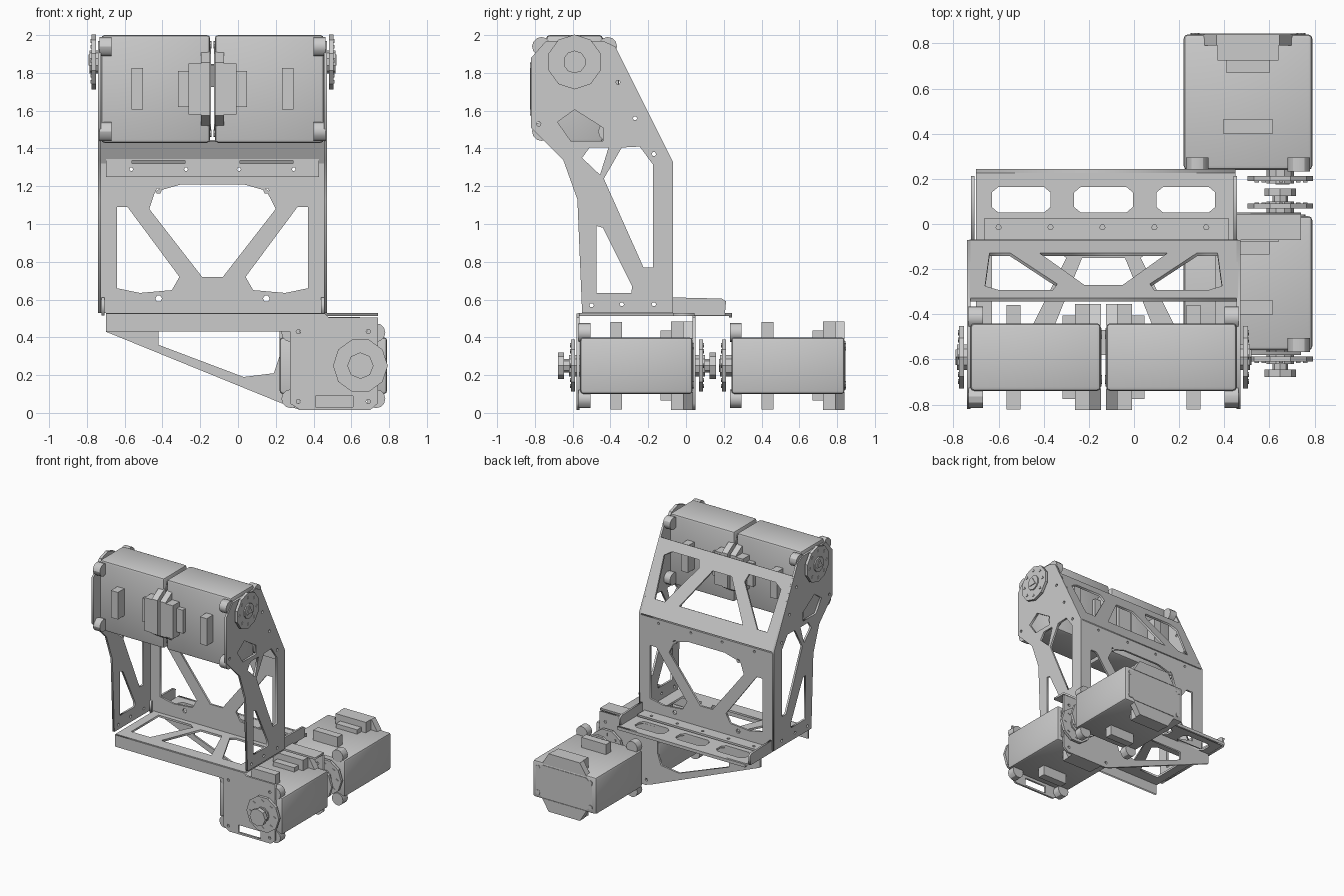
import bpy, bmesh
from math import cos, sin, pi
from mathutils import Matrix, Vector

if "Cube" in bpy.data.objects:
    bpy.data.objects.remove(bpy.data.objects["Cube"])

X, Y, Z = Vector((1, 0, 0)), Vector((0, 1, 0)), Vector((0, 0, 1))
CX = -0.135  # centre line of the upper frame


def frame(p, q, n, origin):
    m = Matrix((p, q, n)).transposed().to_4x4()
    m.translation = origin
    return m


def dot(x, y, r=0.012, n=6):
    return [(x + r * cos(2 * pi * i / n), y + r * sin(2 * pi * i / n)) for i in range(n)]


def mir(poly):
    return [(2 * CX - x, y) for x, y in poly]


def plate(name, outline, holes, m, t=0.016):
    """Flat sheet with cut-outs, placed by matrix m."""
    cu = bpy.data.curves.new(name, 'CURVE')
    cu.dimensions, cu.fill_mode, cu.extrude = '2D', 'BOTH', t / 2
    for poly in [outline] + holes:
        s = cu.splines.new('POLY')
        s.points.add(len(poly) - 1)
        for pt, (x, y) in zip(s.points, poly):
            pt.co = (x, y, 0, 1)
        s.use_cyclic_u = True
    tmp = bpy.data.objects.new(name + "_tmp", cu)
    bpy.context.collection.objects.link(tmp)
    bpy.context.view_layer.update()
    dg = bpy.context.evaluated_depsgraph_get()
    me = bpy.data.meshes.new_from_object(tmp.evaluated_get(dg))
    bpy.data.objects.remove(tmp)
    bm = bmesh.new()
    bm.from_mesh(me)
    bmesh.ops.remove_doubles(bm, verts=bm.verts, dist=1e-5)
    finish(name, bm, m, me)


def finish(name, bm, m, me=None):
    me = me or bpy.data.meshes.new(name)
    bmesh.ops.transform(bm, matrix=m, verts=bm.verts)
    bmesh.ops.recalc_face_normals(bm, faces=bm.faces)
    bm.to_mesh(me)
    bm.free()
    ob = bpy.data.objects.new(name, me)
    bpy.context.collection.objects.link(ob)
    return ob


def prism(bm, poly, a0, a1):
    """Extrude a (u, v) polygon from a0 to a1."""
    lo = [bm.verts.new((u, v, a0)) for u, v in poly]
    hi = [bm.verts.new((u, v, a1)) for u, v in poly]
    n = len(poly)
    bm.faces.new(lo)
    bm.faces.new(hi)
    for i in range(n):
        bm.faces.new((lo[i], lo[(i + 1) % n], hi[(i + 1) % n], hi[i]))


def rect(u0, u1, v0, v1):
    return [(u0, v0), (u1, v0), (u1, v1), (u0, v1)]


def chamfer(w, h, c):
    return [(-w, -h + c), (-w + c, -h), (w - c, -h), (w, -h + c),
            (w, h - c), (w - c, h), (-w + c, h), (-w, h - c)]


def horn(name, m, side, cap):
    """Output disc on the servo axis; side -1 faces away from the body."""
    bm = bmesh.new()
    u = 0.143
    prism(bm, dot(u, 0, 0.145, 10), side * 0.028, side * 0.05)
    prism(bm, dot(u, 0, 0.06, 10), 0, side * 0.06)
    for i in range(8):
        p = (u + 0.108 * cos(i * pi / 4), 0.108 * sin(i * pi / 4))
        prism(bm, dot(*p, 0.013, 3), side * 0.045, side * 0.055)
    if cap:
        prism(bm, dot(u, 0, 0.035, 8), side * 0.05, side * 0.085)
        prism(bm, dot(u, 0, 0.07, 8), side * 0.085, side * 0.118)
    else:
        prism(bm, dot(u, 0, 0.04, 3), side * 0.05, side * 0.066)
    finish(name, bm, m)


def servo(name, m, L):
    bm = bmesh.new()
    # main case with softened edges
    bmesh.ops.create_cube(bm, size=1, matrix=Matrix.Translation((0, 0, L / 2)) @ Matrix.Diagonal((0.57, 0.30, L, 1)))
    bmesh.ops.bevel(bm, geom=bm.edges[:], offset=0.018, segments=2, profile=0.5, affect='EDGES')
    for s in (-1, 1):
        # cable guide, end tab and connector on both broad sides
        prism(bm, rect(-0.11, 0.11, *sorted((s * 0.14, s * 0.232))), 0.16, 0.222)
        prism(bm, [(-0.2, s * 0.14), (0.2, s * 0.14), (0.14, s * 0.235), (-0.14, s * 0.235)], L - 0.05, L)
        prism(bm, rect(-0.135, 0.135, *sorted((s * 0.14, s * 0.235))), L - 0.115, L - 0.045)
        prism(bm, rect(-0.095, 0.095, *sorted((s * 0.14, s * 0.185))), L - 0.17, L - 0.11)
        for k in (-1, 1):
            # corner bosses and end screws
            prism(bm, dot(k * 0.225, s * 0.175, 0.05, 12), -0.008, 0.055)
            prism(bm, dot(k * 0.235, s * 0.10, 0.02, 8), L - 0.01, L + 0.006)
    prism(bm, chamfer(0.25, 0.13, 0.05), L - 0.01, L + 0.004)
    ob = finish(name, bm, m)
    bpy.context.view_layer.objects.active = ob
    ob.select_set(True)
    bpy.ops.object.shade_smooth_by_angle()
    ob.select_set(False)


# servos and their output discs
mA = frame(X, Z, Y, (0.505, -0.56, 0.25))
mB = frame(X, Z, Y, (0.505, 0.24, 0.25))
mR = frame(Z, Y, -X, (0.455, -0.59, 1.715))
mL = frame(Z, Y, X, (-0.725, -0.59, 1.715))
for n, m, L, cap in (("front_servo", mA, 0.595, True), ("rear_servo", mB, 0.60, False),
                     ("upper_right_servo", mR, 0.578, False), ("upper_left_servo", mL, 0.578, False)):
    servo(n, m, L)
    horn(n + "_disc", m, -1, cap)
horn("front_servo_back_disc", mA @ Matrix.Translation((0, 0, 0.60)), 1, True)

# upper frame side plates
side = [(-0.55, 0.53), (-0.07, 0.53), (-0.07, 1.33), (-0.375, 1.94), (-0.44, 1.97), (-0.74, 1.97),
        (-0.82, 1.88), (-0.82, 1.51), (-0.65, 1.34), (-0.575, 1.13)]
side_holes = [
    [(-0.68, 1.54), (-0.59, 1.605), (-0.44, 1.51), (-0.44, 1.44), (-0.61, 1.44)],
    [(-0.55, 1.35), (-0.51, 1.405), (-0.41, 1.405), (-0.455, 1.26)],
    [(-0.435, 1.24), (-0.34, 1.405), (-0.245, 1.41), (-0.175, 1.315), (-0.175, 0.77), (-0.225, 0.77)],
    [(-0.475, 0.99), (-0.44, 0.98), (-0.285, 0.67), (-0.29, 0.635), (-0.475, 0.635)],
] + [dot(*p) for p in ((-0.78, 1.53), (-0.36, 1.75), (-0.27, 1.56), (-0.17, 1.37), (-0.5, 0.57), (-0.34, 0.575), (-0.17, 0.575))]
for n, x in (("left_side_plate", -0.733), ("right_side_plate", 0.463)):
    plate(n, side, side_holes, frame(Y, Z, X, (x, 0, 0)))

# upright back plate
tri = [(-0.64, 1.09), (-0.585, 1.09), (-0.31, 0.72), (-0.35, 0.65), (-0.52, 0.635), (-0.64, 0.66)]
mid = [(-0.47, 1.08), (-0.44, 1.17), (-0.30, 1.21), (0.03, 1.21), (0.17, 1.17), (0.20, 1.08), (-0.08, 0.72), (-0.19, 0.72)]
bolts = [dot(CX + s * dx, z, r) for s in (-1, 1) for dx, z, r in ((0.285, 1.175, 0.016), (0.285, 0.605, 0.018), (0.14, 1.29, 0.01), (0.43, 1.29, 0.01))]
plate("back_plate", rect(-0.73, 0.46, 0.53, 1.32), [tri, mid, mir(tri)] + bolts, frame(X, Z, Y, (0, -0.077, 0)))

# sloped back plate, its slotted lap and its top lip
d = Vector((0, -0.445, 0.895)).normalized()
nrm = X.cross(d)
cut = [(-0.64, 0.13), (-0.66, 0.46), (-0.60, 0.50), (-0.36, 0.50), (-0.34, 0.44), (-0.55, 0.13)]
cen = [(-0.42, 0.13), (-0.22, 0.45), (-0.05, 0.45), (0.15, 0.13)]
plate("sloped_back_plate", rect(-0.73, 0.46, 0.0, 0.58), [cut, cen, mir(cut)], frame(X, d, nrm, (0, -0.077, 1.325)))
slot = rect(-0.56, -0.28, 1.32, 1.335)
plate("back_plate_lap", rect(-0.70, 0.43, 1.25, 1.345), [slot, mir(slot)] + bolts[2:4] + bolts[6:8], frame(X, Z, Y, (0, -0.093, 0)), 0.012)

# bottom fold of the back plate, bolted to the base
plate("back_plate_foot", rect(-0.665, 0.42, -0.07, 0.025), [dot(-0.6 + i * 0.23, -0.015) for i in range(5)], frame(X, Y, Z, (0, 0, 0.545)))

# base tray with truss holes and a row of slots
t1 = [(-0.63, -0.47), (-0.46, -0.47), (-0.30, -0.15), (-0.34, -0.12), (-0.63, -0.12)]
t2 = [(-0.36, -0.47), (0.09, -0.47), (-0.04, -0.15), (-0.23, -0.15)]
hexes = [[(x - 0.13, 0.075), (x - 0.10, 0.05), (x + 0.10, 0.05), (x + 0.13, 0.075), (x + 0.13, 0.14),
          (x + 0.10, 0.165), (x - 0.10, 0.165), (x - 0.13, 0.14)] for x in (-0.50, -0.135, 0.23)]
base = [(-0.70, -0.57), (0.46, -0.57), (0.46, -0.07), (0.74, -0.07), (0.74, 0.045), (0.45, 0.045), (0.45, 0.24), (-0.70, 0.24)]
plate("base_tray", base, [t1, t2, mir(t1)] + hexes, frame(X, Y, Z, (0, 0, 0.52)))
plate("base_rear_lip", rect(-0.70, 0.45, 0.505, 0.53), [], frame(X, Z, Y, (0, 0.235, 0)))
for n, x in (("left_base_lip", -0.715), ("right_base_lip", 0.448)):
    plate(n, [(-0.10, 0.515), (0.205, 0.515), (0.212, 0.59), (0.19, 0.605), (-0.10, 0.612)], [], frame(Y, Z, X, (x, 0, 0)))

# servo mounting plate at the front, with the tray's front flange
front = [(-0.70, 0.525), (0.46, 0.525), (0.48, 0.505), (0.74, 0.505), (0.74, 0.05), (0.70, 0.015), (0.33, 0.015),
         (0.275, 0.05), (0.275, 0.43), (-0.70, 0.43)]
window = rect(0.41, 0.61, 0.03, 0.09)
screws = [dot(0.32, 0.43), dot(0.69, 0.43), dot(0.32, 0.06), dot(0.69, 0.06)]
plate("front_mount_plate", front, [window] + screws, frame(X, Z, Y, (0, -0.572, 0)))

# triangular brace behind the front servo
brace = [(-0.70, 0.525), (0.74, 0.505), (0.74, 0.05), (0.70, 0.015), (0.33, 0.015), (0.27, 0.035), (-0.70, 0.43)]
gap = [(-0.42, 0.43), (-0.42, 0.36), (0.03, 0.19), (0.19, 0.21), (0.22, 0.30), (0.22, 0.43)]
plate("rear_brace_plate", brace, [gap] + screws, frame(X, Z, Y, (0, 0.042, 0)))
